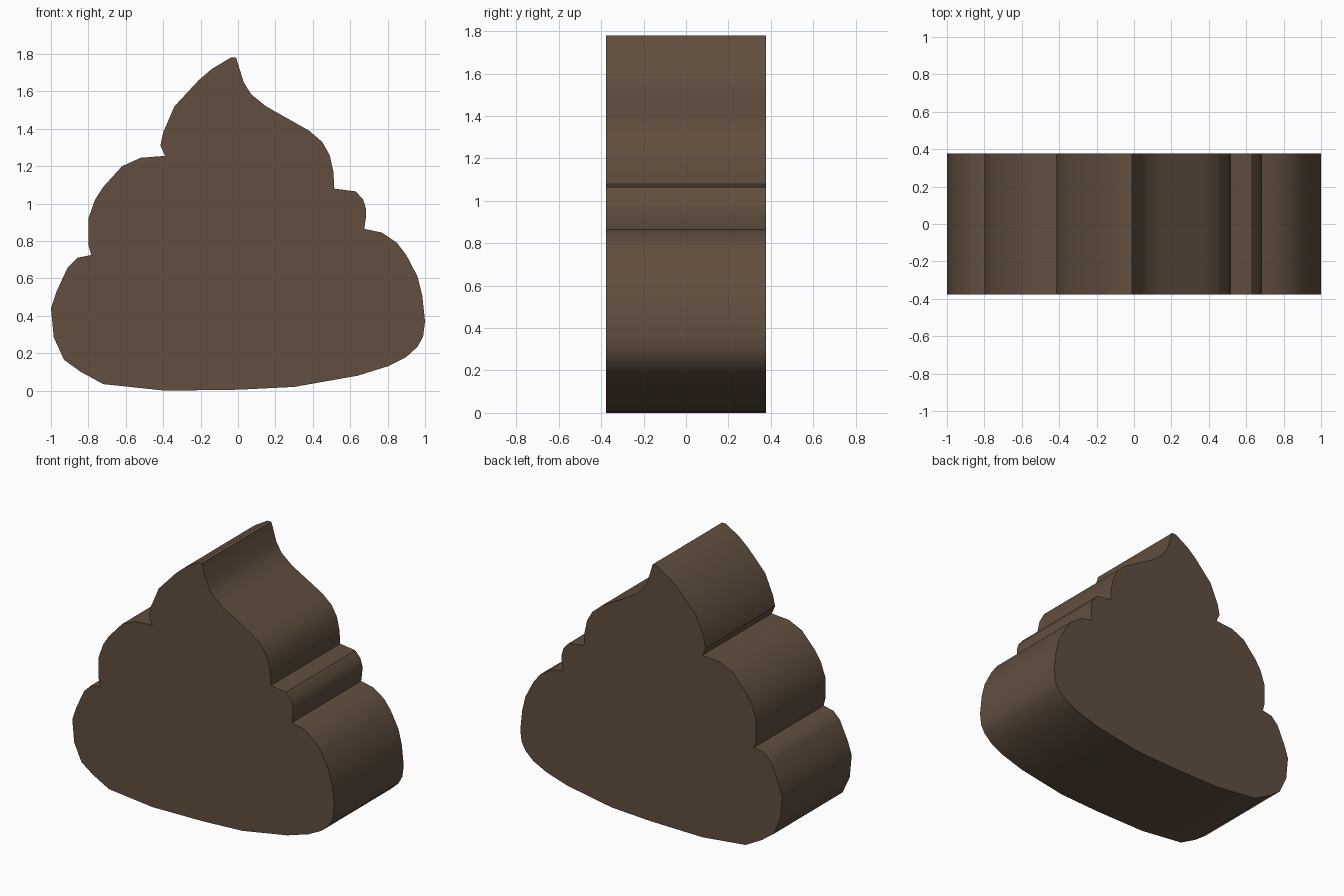
import bpy, bmesh
from math import radians

HALF_DEPTH = 0.378

# Swirl silhouette (x, z), clockwise from the tip
right_side = [
    (-0.04, 1.78), (-0.01, 1.78), (0.03, 1.65), (0.07, 1.585), (0.15, 1.52),
    (0.38, 1.39), (0.45, 1.33), (0.49, 1.26), (0.51, 1.17), (0.515, 1.08),
    (0.63, 1.065), (0.67, 1.02), (0.685, 0.97), (0.683, 0.92), (0.675, 0.865),
    (0.77, 0.845), (0.85, 0.79), (0.90, 0.725), (0.96, 0.61), (0.985, 0.51),
    (1.0, 0.37), (0.99, 0.29), (0.96, 0.235), (0.90, 0.18), (0.80, 0.13),
]
base = [(0.64, 0.08), (0.30, 0.02), (0.0, 0.005), (-0.39, 0.0), (-0.72, 0.035)]
left_side = [
    (-0.84, 0.10), (-0.93, 0.165), (-0.985, 0.285), (-1.0, 0.44), (-0.97, 0.53),
    (-0.91, 0.66), (-0.86, 0.71), (-0.785, 0.725), (-0.80, 0.78), (-0.80, 0.92),
    (-0.765, 1.02), (-0.72, 1.09), (-0.62, 1.20), (-0.52, 1.245), (-0.39, 1.255),
    (-0.415, 1.31), (-0.40, 1.38), (-0.34, 1.52), (-0.21, 1.66), (-0.14, 1.72),
]

# Front face extruded straight back
bm = bmesh.new()
face = bm.faces.new([bm.verts.new((x, -HALF_DEPTH, z))
                     for x, z in right_side + base + left_side])
ext = bmesh.ops.extrude_face_region(bm, geom=[face], use_keep_orig=True)
bmesh.ops.translate(bm, vec=(0, 2 * HALF_DEPTH, 0),
                    verts=[g for g in ext["geom"] if isinstance(g, bmesh.types.BMVert)])
bmesh.ops.recalc_face_normals(bm, faces=bm.faces)
mesh = bpy.data.meshes.new("swirl_body")
bm.to_mesh(mesh)
bm.free()
body = bpy.data.objects.new("swirl_body", mesh)
bpy.context.collection.objects.link(body)

# Brown colour
brown = bpy.data.materials.new("brown")
brown.diffuse_color = (0.12, 0.077, 0.049, 1)
mesh.materials.append(brown)

# Smooth rim, crisp front and back edges and creases
bpy.context.view_layer.objects.active = body
body.select_set(True)
bpy.ops.object.shade_smooth_by_angle(angle=radians(35))
